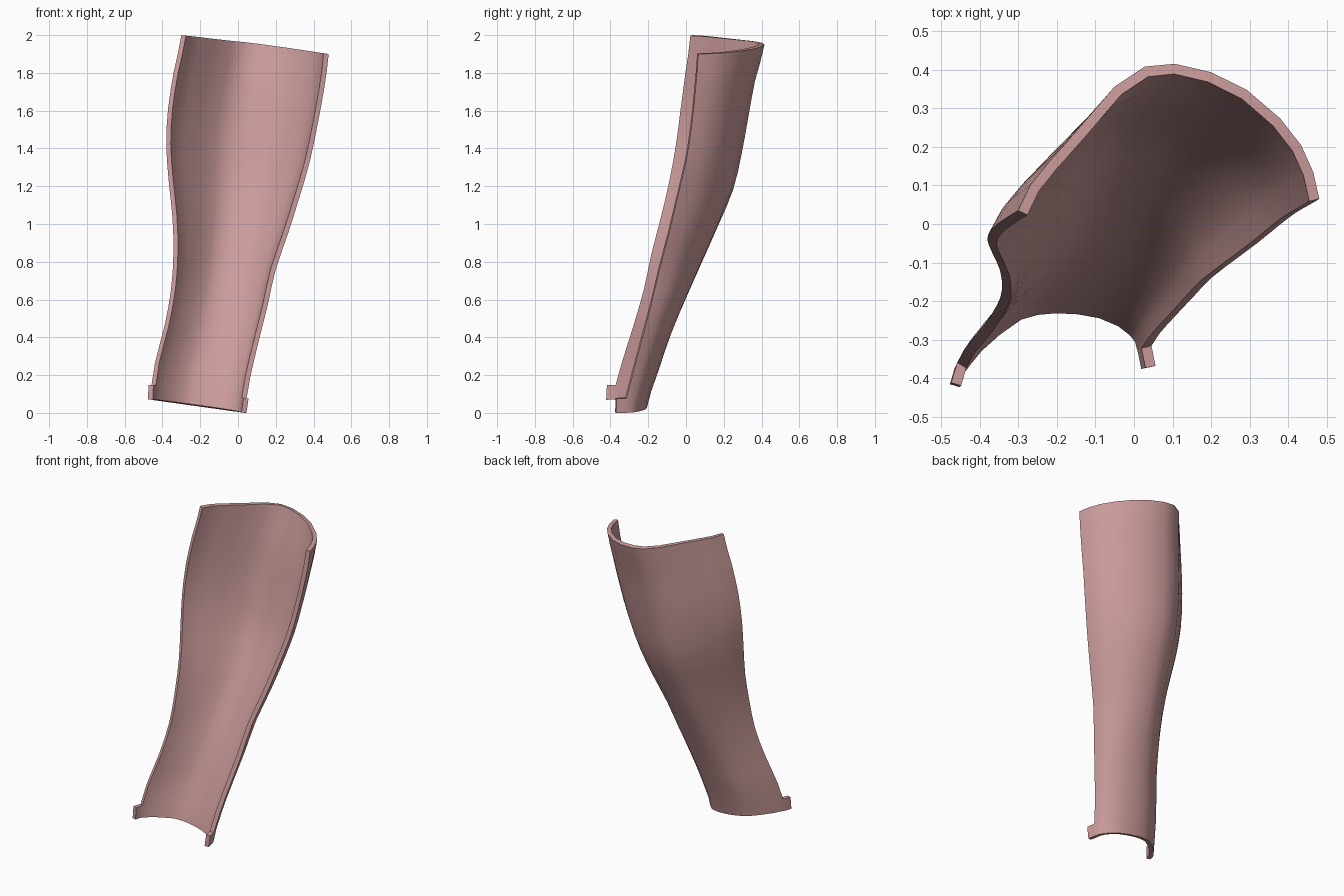
import bpy
import bmesh
from math import floor, radians
from mathutils import Vector

default_cube = bpy.data.objects.get("Cube")
if default_cube:
    bpy.data.objects.remove(default_cube, do_unlink=True)

THICKNESS = 0.027

# Evenly spaced outlines of the shell, listed from lower to upper end
right_edge_x = [-.465, -.44, -.39, -.355, -.342, -.347, -.367, -.38, -.37, -.34, -.3]
right_edge_y = [-.375, -.325, -.265, -.21, -.17, -.12, -.075, -.04, -.015, .01, .035]
left_edge_x = [.037, .065, .11, .157, .2, .265, .325, .38, .42, .455, .48]
left_edge_y = [-.33, -.285, -.235, -.185, -.14, -.09, -.045, 0, .03, .05, .065]
back_y = [-.205, -.145, -.08, 0, .085, .17, .25, .295, .33, .365, .415]

# Cross-section: position across the width, and relative depth at each end
across = [0, .04, .1, .2, .32, .42, .52, .64, .76, .87, .94, .98, 1]
upper_depth = [0, .17, .32, .55, .84, .98, 1, .94, .81, .6, .4, .2, 0]
lower_depth = [0, .15, .36, .62, .88, .97, 1, .98, .9, .72, .5, .3, 0]


def mix(start, end, factor):
    return start + (end - start) * factor


def smooth_sample(values, factor):
    """Catmull-Rom interpolation through evenly spaced values."""
    last = len(values) - 1
    position = factor * last
    index = min(floor(position), last - 1)
    t = position - index
    before = values[max(index - 1, 0)]
    start, end = values[index], values[index + 1]
    after = values[min(index + 2, last)]
    tangent_in, tangent_out = (end - before) / 2, (after - start) / 2
    bend = 3 * (end - start) - 2 * tangent_in - tangent_out
    twist = 2 * (start - end) + tangent_in + tangent_out
    return start + t * (tangent_in + t * (bend + t * twist))


def shell_row(height):
    """Points of one cross-section, running from the right edge to the left."""
    right = Vector((smooth_sample(right_edge_x, height),
                    smooth_sample(right_edge_y, height),
                    mix(.07, 2, height)))
    left = Vector((smooth_sample(left_edge_x, height),
                   smooth_sample(left_edge_y, height),
                   mix(0, 1.9, height)))
    back = smooth_sample(back_y, height)
    points = []
    for width, low, high in zip(across, lower_depth, upper_depth):
        point = right.lerp(left, width)
        point.y = mix(point.y, back, mix(low, high, height))
        points.append(point)
    return points


# Curved open shell
mesh_builder = bmesh.new()
heights = [0, .04] + [step / 20 for step in range(2, 21)]
rows = [[mesh_builder.verts.new(point) for point in shell_row(height)]
        for height in heights]
for lower, upper in zip(rows, rows[1:]):
    for i in range(len(across) - 1):
        mesh_builder.faces.new((lower[i], upper[i], upper[i + 1], lower[i + 1]))

# Small tabs projecting forward at the two lower corners
for column, offset in ((0, Vector((-.012, -.04, 0))), (-1, Vector((.008, -.04, 0)))):
    lower, upper = rows[0][column], rows[1][column]
    tip_low = mesh_builder.verts.new(lower.co + offset)
    tip_high = mesh_builder.verts.new(upper.co + offset * 1.3)
    mesh_builder.faces.new((lower, upper, tip_high, tip_low))

# Orient all faces outward, away from the hollow front
bmesh.ops.recalc_face_normals(mesh_builder, faces=mesh_builder.faces)
mesh_builder.faces.ensure_lookup_table()
if mesh_builder.faces[len(across) // 2].normal.y < 0:
    bmesh.ops.reverse_faces(mesh_builder, faces=mesh_builder.faces)

mesh = bpy.data.meshes.new("limb_shell")
mesh_builder.to_mesh(mesh)
mesh_builder.free()
shell = bpy.data.objects.new("limb_shell", mesh)
bpy.context.collection.objects.link(shell)

# Wall thickness, added towards the inside
wall = shell.modifiers.new("wall_thickness", "SOLIDIFY")
wall.thickness = THICKNESS
wall.offset = -1
wall.use_even_offset = True

# Dusty pink finish
pink = bpy.data.materials.new("dusty_pink")
pink.use_nodes = True
colour = (.6, .33, .33, 1)
pink.diffuse_color = colour
pink.node_tree.nodes["Principled BSDF"].inputs["Base Color"].default_value = colour
mesh.materials.append(pink)

# Apply the wall, then smooth the surface while keeping the rims crisp
bpy.ops.object.select_all(action="DESELECT")
shell.select_set(True)
bpy.context.view_layer.objects.active = shell
bpy.ops.object.modifier_apply(modifier=wall.name)
bpy.ops.object.shade_smooth_by_angle(angle=radians(40))
